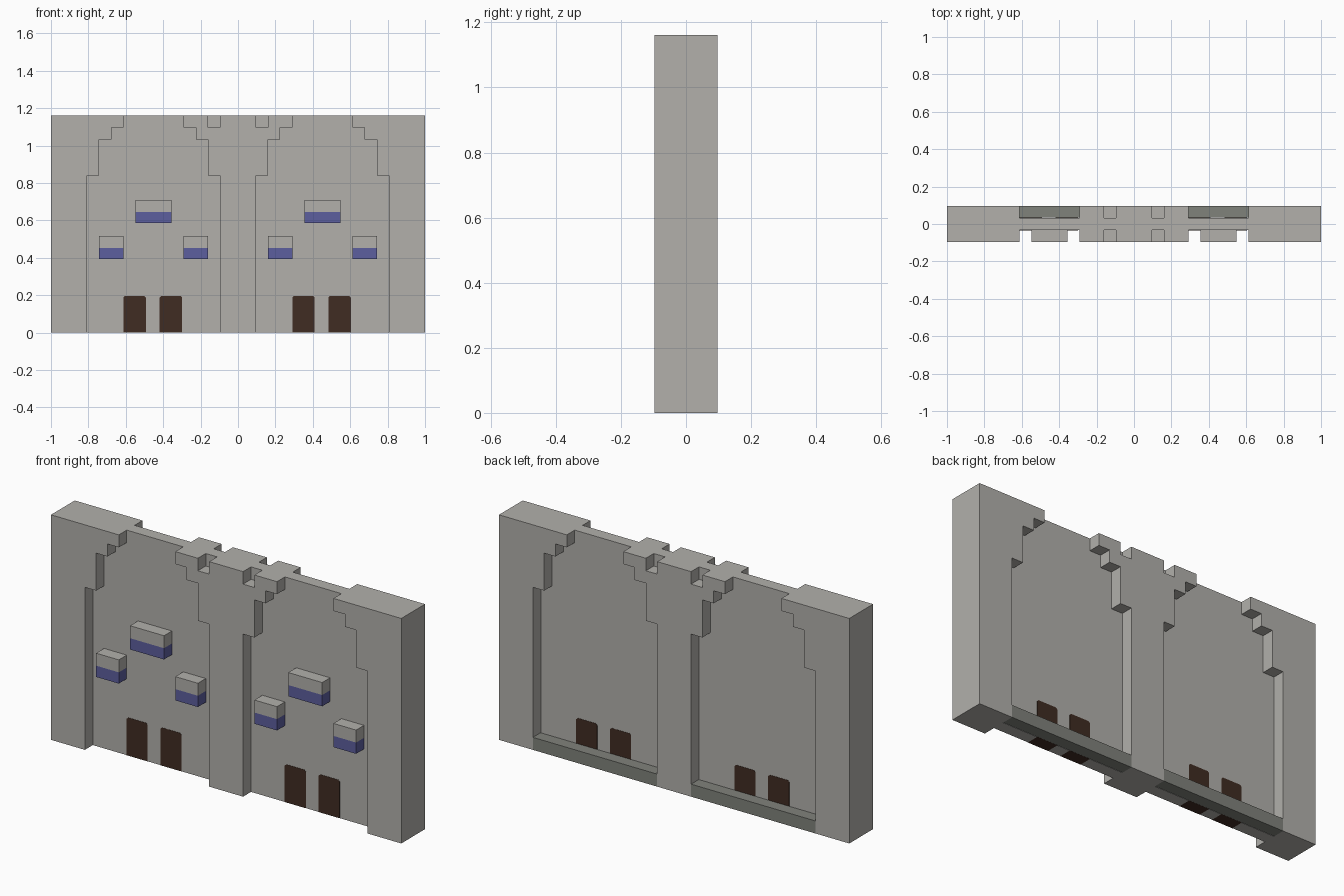
import bpy
import bmesh

if "Cube" in bpy.data.objects:
    bpy.data.objects.remove(bpy.data.objects["Cube"], do_unlink=True)

U = 2 / 31  # one block of the wall grid


def material(name, color):
    mat = bpy.data.materials.new(name)
    mat.use_nodes = True
    mat.diffuse_color = (*color, 1)
    bsdf = mat.node_tree.nodes["Principled BSDF"]
    bsdf.inputs["Base Color"].default_value = (*color, 1)
    bsdf.inputs["Roughness"].default_value = 0.9
    return mat


stone = material("pale stone", (0.445, 0.434, 0.41))
slate = material("dark ledge stone", (0.216, 0.223, 0.198))
blue = material("window blue", (0.107, 0.112, 0.342))
wood = material("dark brown wood", (0.051, 0.025, 0.016))


def prism(name, outline, y0, y1, mat):
    """Extrude an x-z outline, given in blocks, from y0 to y1."""
    bm = bmesh.new()
    face = bm.faces.new([bm.verts.new((x * U, y0 * U, z * U)) for x, z in outline])
    new = bmesh.ops.extrude_face_region(bm, geom=[face])["geom"]
    verts = [v for v in new if isinstance(v, bmesh.types.BMVert)]
    bmesh.ops.translate(bm, verts=verts, vec=(0, (y1 - y0) * U, 0))
    bmesh.ops.recalc_face_normals(bm, faces=bm.faces)
    mesh = bpy.data.meshes.new(name)
    bm.to_mesh(mesh)
    bm.free()
    mesh.materials.append(mat)
    obj = bpy.data.objects.new(name, mesh)
    bpy.context.collection.objects.link(obj)
    return obj


def rect(x0, x1, z0, z1):
    return [(x0, z0), (x1, z0), (x1, z1), (x0, z1)]


def mirrored(points):
    return [(-x, z) for x, z in reversed(points)]


def door_outline(x):
    """Door with clipped top corners, from its left foot to its right foot."""
    w, h, c = 1.86, 3.04, 0.13
    return [(x, 0), (x, h - c), (x + c, h), (x + w - c, h), (x + w, h - c), (x + w, 0)]


# Thin middle wall with door openings, and doors that fill them
doors = [door_outline(x) for x in (-9.5, -6.5, 4.5, 7.5)]
bottom = [p for door in doors for p in door]
prism("middle_wall", [(-15.5, 0)] + bottom + [(15.5, 0), (15.5, 18), (-15.5, 18)],
      -0.5, 0.5, stone)
for i, door in enumerate(doors):
    prism(f"door_{i + 1}", door, -0.52, 0.52, wood)

# Stepped pillars on both faces, with notched top in the centre
center_half = [(1.5, 0), (1.5, 13), (2.5, 13), (2.5, 16), (3.5, 16), (3.5, 17),
               (4.5, 17), (4.5, 18), (2.5, 18), (2.5, 17), (1.5, 17), (1.5, 18)]
side = [(15.5, 0), (15.5, 18), (9.5, 18), (9.5, 17), (10.5, 17), (10.5, 16),
        (11.5, 16), (11.5, 13), (12.5, 13), (12.5, 0)]
for face, y0, y1 in (("front", -1.5, -0.5), ("back", 0.5, 1.5)):
    prism(f"{face}_center_pillar", center_half + mirrored(center_half), y0, y1, stone)
    prism(f"{face}_left_pillar", side, y0, y1, stone)
    prism(f"{face}_right_pillar", mirrored(side), y0, y1, stone)

# Back ledges and projecting windows of each bay
for bay, center in (("left", 7), ("right", -7)):
    prism(f"{bay}_ledge", rect(center - 5.5, center + 5.5, 0, 1), 0.53, 1.5, slate)
    for part, dx, half, z in (("top", 0, 1.5, 9), ("outer", 3.5, 1, 6), ("inner", -3.5, 1, 6)):
        x = center + (dx if center > 0 else -dx)
        prism(f"{bay}_{part}_window", rect(x - half, x + half, z + 0.1, z + 1),
              -1.5, -0.5, blue)
        prism(f"{bay}_{part}_window_cap", rect(x - half, x + half, z + 1, z + 2),
              -1.5, -0.5, stone)
